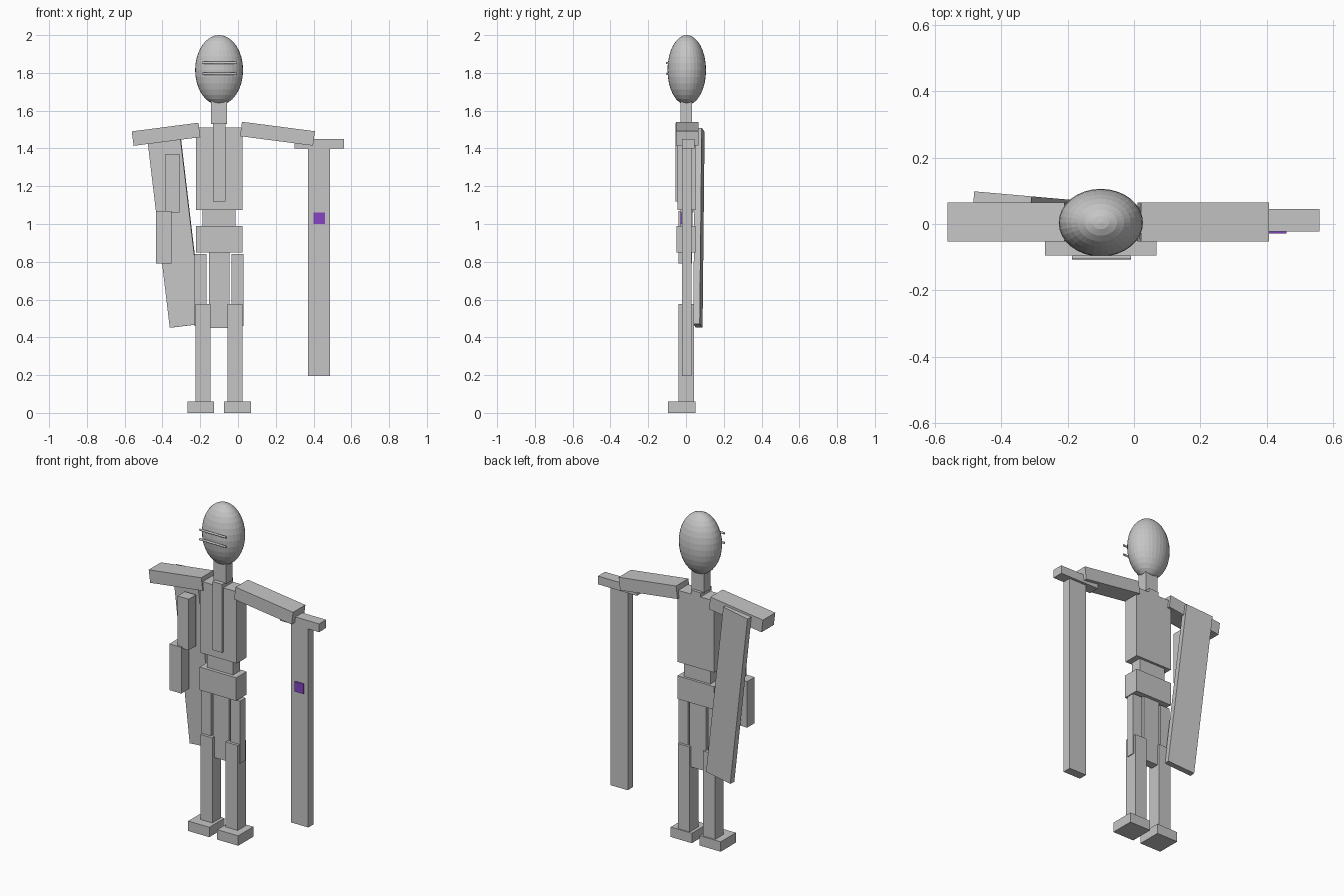
import bpy
from math import radians

if "Cube" in bpy.data.objects:
    bpy.data.objects.remove(bpy.data.objects["Cube"])


def material(name, rgb):
    m = bpy.data.materials.new(name)
    m.diffuse_color = (*rgb, 1)
    m.use_nodes = True
    m.node_tree.nodes["Principled BSDF"].inputs["Base Color"].default_value = m.diffuse_color
    return m


GREY = material("stone grey", (0.56, 0.56, 0.56))
PURPLE = material("gem purple", (0.24, 0.06, 0.54))


def block(name, center, size, mat=GREY, rot=(0, 0, 0)):
    """Box from its centre, full size and rotation in degrees."""
    bpy.ops.mesh.primitive_cube_add(size=1, location=center,
                                    rotation=[radians(a) for a in rot])
    ob = bpy.context.object
    ob.name = name
    ob.scale = size
    ob.data.materials.append(mat)
    return ob


def span(name, x, y, z, mat=GREY):
    """Box from its lower and upper limit on each axis."""
    lims = (x, y, z)
    return block(name, [(a + b) / 2 for a, b in lims],
                 [b - a for a, b in lims], mat)


MID = -0.10  # body centre line


def centred(name, half, y, z):
    return span(name, (MID - half, MID + half), y, z)


# Head: faceted egg
bpy.ops.mesh.primitive_uv_sphere_add(segments=32, ring_count=16, radius=1,
                                     location=(MID, 0.004, 1.815))
head = bpy.context.object
head.name = "head"
head.scale = (0.127, 0.102, 0.185)
head.data.materials.append(GREY)

# Two thin rods across the face
for i, z in enumerate((1.795, 1.853)):
    bpy.ops.mesh.primitive_cylinder_add(vertices=12, radius=0.006, depth=0.178,
                                        location=(MID + 0.002, -0.101, z),
                                        rotation=(0, radians(90), 0))
    rod = bpy.context.object
    rod.name = f"face_rod_{i + 1}"
    rod.data.materials.append(GREY)

# Trunk
centred("neck", 0.042, (-0.03, 0.032), (1.53, 1.66))
centred("chest_strip", 0.033, (-0.056, 0.05), (1.12, 1.535))
centred("torso", 0.123, (-0.045, 0.05), (1.075, 1.51))
centred("waist", 0.088, (-0.03, 0.035), (0.985, 1.08))
centred("hips", 0.123, (-0.05, 0.05), (0.85, 0.99))
centred("hip_cloth", 0.054, (-0.02, 0.03), (0.45, 0.85))

# Legs and feet
for side, s in (("left", 1), ("right", -1)):
    block(side + "_thigh", (MID + s * 0.098, 0.003, 0.65), (0.064, 0.05, 0.38))
    block(side + "_shin", (MID + s * 0.085, 0.002, 0.318), (0.08, 0.082, 0.516))
    block(side + "_foot", (MID + s * 0.097, -0.0225, 0.03), (0.142, 0.145, 0.06))

# Sloping upper arms
block("right_upper_arm", (-0.381, 0.006, 1.475), (0.356, 0.118, 0.077), rot=(0, -7.4, 0))
block("left_upper_arm", (0.209, 0.006, 1.478), (0.389, 0.118, 0.077), rot=(0, 7.4, 0))

# Hanging forearm
span("right_forearm_top", (-0.385, -0.31), (-0.03, 0.04), (1.06, 1.37))
span("right_forearm_bottom", (-0.433, -0.353), (-0.04, 0.032), (0.79, 1.07))

# Hand bar, long blade and its gem plate
span("hand_bar", (0.298, 0.56), (-0.022, 0.045), (1.40, 1.45))
span("blade", (0.37, 0.487), (-0.022, 0.03), (0.195, 1.40))
span("gem_plate", (0.40, 0.46), (-0.029, -0.021), (1.0, 1.06), PURPLE)

# Tilted back slab
block("back_slab", (-0.335, 0.068, 0.98), (0.175, 0.035, 1.045), rot=(0, -6.8, -5))
